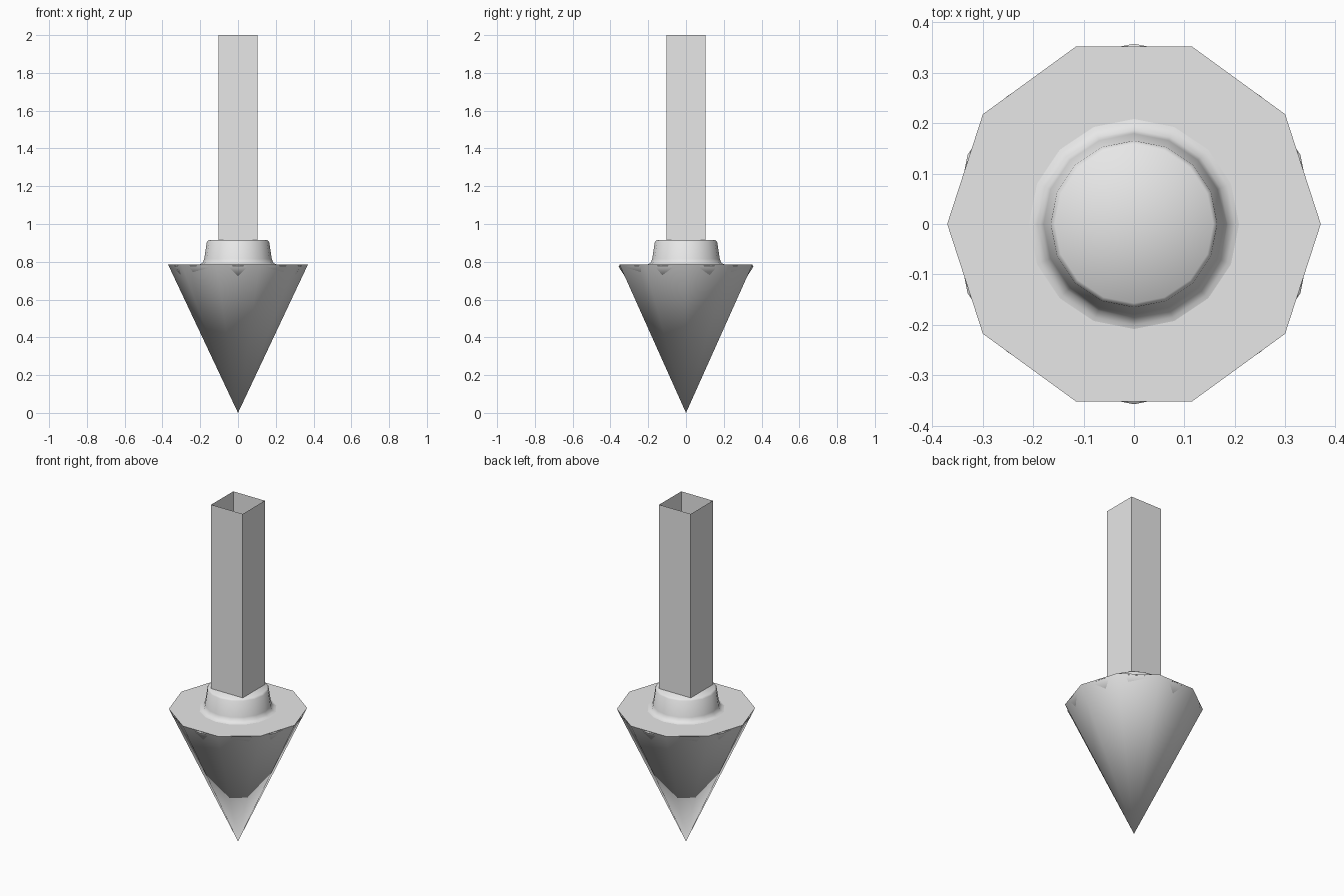
import bpy, bmesh, math

default_cube = bpy.data.objects.get("Cube")
if default_cube:
    bpy.data.objects.remove(default_cube, do_unlink=True)

grey = bpy.data.materials.new("plain grey")
grey.use_nodes = True
grey.diffuse_color = (0.8, 0.8, 0.8, 1)
grey.node_tree.nodes["Principled BSDF"].inputs["Base Color"].default_value = (0.8, 0.8, 0.8, 1)


def lathe(name, profile, sides, start=0.0, smooth=None):
    """Turn a top-to-bottom (radius, z) profile around z; radius 0 makes a pole."""
    bm = bmesh.new()
    rings = []
    for r, z in profile:
        if r == 0:
            rings.append([bm.verts.new((0, 0, z))] * sides)
        else:
            angles = [start + math.tau * i / sides for i in range(sides)]
            rings.append([bm.verts.new((r * math.cos(a), r * math.sin(a), z)) for a in angles])
    for upper, lower in zip(rings, rings[1:]):
        for i in range(sides):
            j = (i + 1) % sides
            corners = [upper[i], lower[i], lower[j], upper[j]]
            bm.faces.new(list(dict.fromkeys(corners)))
    mesh = bpy.data.meshes.new(name)
    bm.to_mesh(mesh)
    bm.free()
    mesh.materials.append(grey)
    obj = bpy.data.objects.new(name, mesh)
    bpy.context.collection.objects.link(obj)
    if smooth is not None:
        bpy.ops.object.select_all(action='DESELECT')
        obj.select_set(True)
        bpy.context.view_layer.objects.active = obj
        bpy.ops.object.shade_smooth_by_angle(angle=math.radians(smooth))
    return obj


# Ten-sided pointed head with a flat top
lathe("pointed_head", [(0, 0.785), (0.37, 0.785), (0, 0)], 10, smooth=60)

# Round collar flaring into a flange that just pokes through the head's rim
collar = [(0, 0.914), (0.157, 0.914), (0.165, 0.905), (0.179, 0.815),
          (0.186, 0.796), (0.2, 0.787), (0.22, 0.782),
          (0.352, 0.782), (0.357, 0.777), (0.353, 0.768), (0.322, 0.72), (0, 0.72)]
lathe("collar", collar, 16, smooth=60)

# Hollow square shaft, open at the top
lathe("square_shaft", [(0.103 * math.sqrt(2), 2), (0.103 * math.sqrt(2), 0.912)],
      4, start=math.pi / 4)
